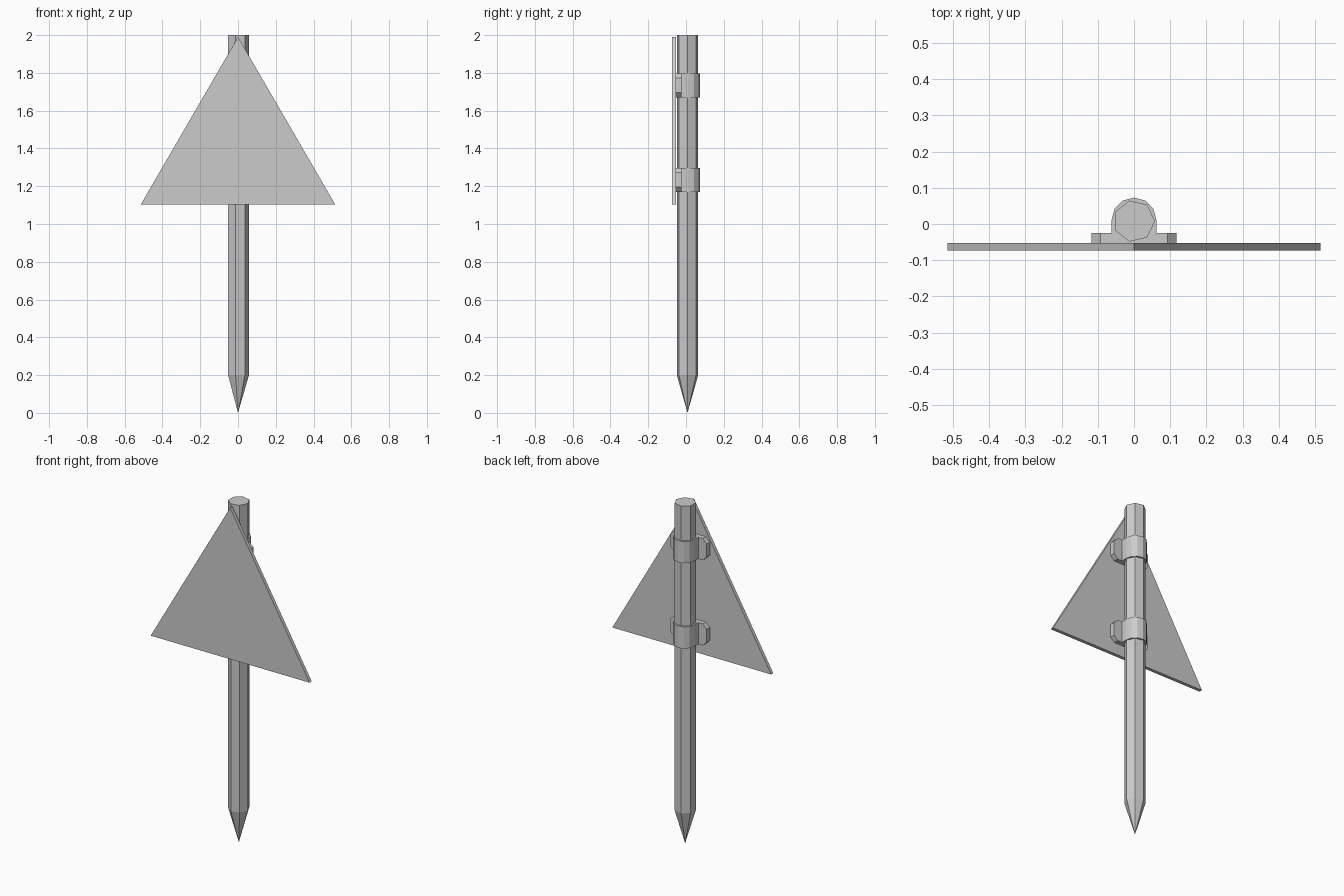
import bpy, bmesh
from math import cos, sin, pi, tau
from mathutils import Vector

if "Cube" in bpy.data.objects:
    bpy.data.objects.remove(bpy.data.objects["Cube"])


def prism(bm, points, direction):
    """Extrude a closed planar outline along a direction."""
    face = bm.faces.new([bm.verts.new(p) for p in points])
    new = bmesh.ops.extrude_face_region(bm, geom=[face], use_keep_orig=True)["geom"]
    verts = [g for g in new if isinstance(g, bmesh.types.BMVert)]
    bmesh.ops.translate(bm, verts=verts, vec=Vector(direction))


def finish(bm, name):
    bmesh.ops.recalc_face_normals(bm, faces=bm.faces[:])
    mesh = bpy.data.meshes.new(name)
    bm.to_mesh(mesh)
    bm.free()
    obj = bpy.data.objects.new(name, mesh)
    bpy.context.collection.objects.link(obj)
    return obj


POLE_Y, POLE_R, SIDES = 0.008, 0.058, 7
PLATE_BACK = -0.053

# Seven-sided post with a sharpened lower end
bm = bmesh.new()
rings = [[bm.verts.new((POLE_R * cos(tau * i / SIDES),
                        POLE_Y + POLE_R * sin(tau * i / SIDES), z))
          for i in range(SIDES)] for z in (0.2, 2.0)]
tip = bm.verts.new((0, POLE_Y, 0))
bm.faces.new(rings[1])
for i in range(SIDES):
    j = (i + 1) % SIDES
    bm.faces.new((rings[0][i], rings[0][j], rings[1][j], rings[1][i]))
    bm.faces.new((tip, rings[0][j], rings[0][i]))
finish(bm, "post")

# Triangular sign plate
bm = bmesh.new()
prism(bm, [(-0.515, -0.073, 1.103), (0.515, -0.073, 1.103), (0, -0.073, 1.99)],
      (0, 0.02, 0))
finish(bm, "sign_plate")


def clamp(name, z0, z1):
    bm = bmesh.new()
    # Rounded strap around the back of the post
    outline = [(0.062, PLATE_BACK, z0)]
    outline += [(0.062 * cos(pi * k / 6), 0.011 + 0.062 * sin(pi * k / 6), z0)
                for k in range(7)]
    outline += [(-0.062, PLATE_BACK, z0)]
    prism(bm, outline, (0, 0, z1 - z0))
    # Flat flanges with clipped outer corners
    for s in (-1, 1):
        ear = [(0.062, z0), (0.092, z0), (0.117, z0 + 0.025),
               (0.117, z1 - 0.025), (0.092, z1), (0.062, z1)]
        prism(bm, [(s * x, PLATE_BACK, z) for x, z in ear], (0, 0.028, 0))
    finish(bm, name)


clamp("lower_clamp", 1.17, 1.297)
clamp("upper_clamp", 1.67, 1.797)
